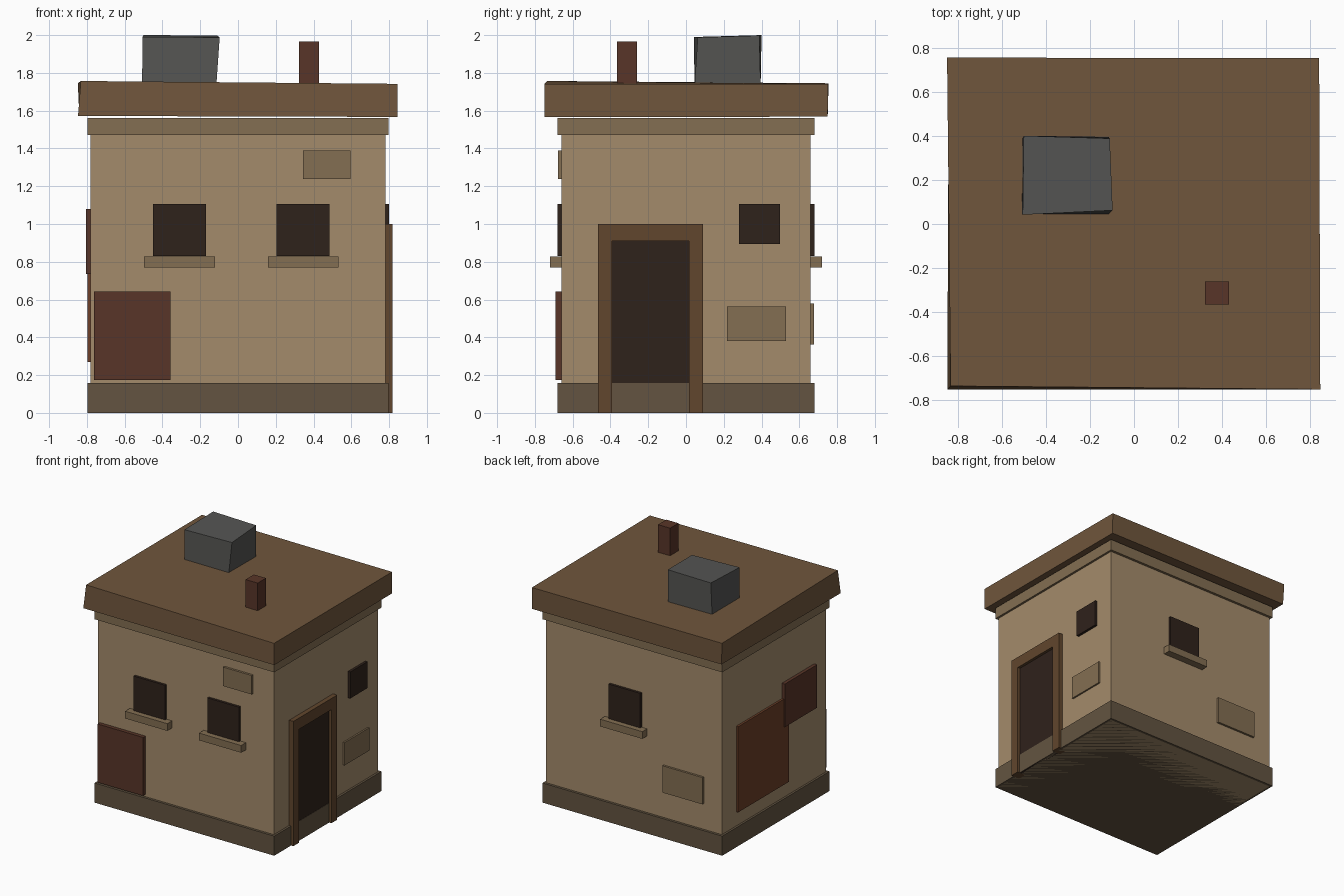
import bpy, bmesh

if "Cube" in bpy.data.objects:
    bpy.data.objects.remove(bpy.data.objects["Cube"])


def material(name, r, g, b):
    m = bpy.data.materials.new(name)
    m.diffuse_color = [((c / 255 + 0.055) / 1.055) ** 2.4 for c in (r, g, b)] + [1]
    m.use_nodes = True
    m.node_tree.nodes["Principled BSDF"].inputs["Base Color"].default_value = m.diffuse_color
    return m


WALL = material("plaster", 164, 139, 107)
STONE = material("plinth_stone", 99, 84, 65)
TRIM = material("trim_stone", 131, 110, 82)
ROOF = material("roof_brown", 112, 86, 60)
DARK = material("dark_opening", 47, 34, 27)
WOOD = material("frame_wood", 97, 70, 45)
RED = material("red_metal", 88, 53, 40)
RUST = material("rust_metal", 108, 63, 40)
GREY = material("grey_metal", 85, 85, 83)


def hexa(name, bottom, top, mat):
    """Six-sided block from four bottom and four top corners."""
    bm = bmesh.new()
    lo = [bm.verts.new(p) for p in bottom]
    hi = [bm.verts.new(p) for p in top]
    bm.faces.new(lo)
    bm.faces.new(hi)
    for i in range(4):
        j = (i + 1) % 4
        bm.faces.new((lo[i], lo[j], hi[j], hi[i]))
    bmesh.ops.recalc_face_normals(bm, faces=bm.faces)
    mesh = bpy.data.meshes.new(name)
    bm.to_mesh(mesh)
    bm.free()
    mesh.materials.append(mat)
    ob = bpy.data.objects.new(name, mesh)
    bpy.context.collection.objects.link(ob)


def box(name, x, y, z, mat):
    ring = [(x[0], y[0]), (x[1], y[0]), (x[1], y[1]), (x[0], y[1])]
    hexa(name, [(*p, z[0]) for p in ring], [(*p, z[1]) for p in ring], mat)


def on_wall(name, side, span, z, out, mat):
    """Block half sunk in a wall; span runs along the wall, out is its outer face."""
    half = 0.66 if side in ("front", "back") else 0.78
    depth = (2 * half - out, out)
    if side in ("front", "left"):
        depth = (-depth[1], -depth[0])
    if side in ("front", "back"):
        box(name, span, depth, z, mat)
    else:
        box(name, depth, span, z, mat)


# Main building
box("walls", (-0.78, 0.78), (-0.66, 0.66), (0, 1.56), WALL)
box("plinth", (-0.797, 0.797), (-0.68, 0.68), (0, 0.157), STONE)
box("cornice", (-0.797, 0.797), (-0.68, 0.68), (1.47, 1.56), TRIM)

# Slightly uneven roof slab
hexa("roof_slab",
     [(-0.847, -0.75, 1.572), (0.845, -0.748, 1.567), (0.84, 0.75, 1.568), (-0.84, 0.75, 1.572)],
     [(-0.832, -0.735, 1.757), (0.845, -0.75, 1.742), (0.84, 0.752, 1.74), (-0.848, 0.755, 1.745)],
     ROOF)

# Rooftop unit and chimney
hexa("roof_unit",
     [(-0.508, 0.045, 1.73), (-0.115, 0.045, 1.73), (-0.115, 0.395, 1.73), (-0.505, 0.39, 1.73)],
     [(-0.505, 0.042, 1.99), (-0.097, 0.062, 1.988), (-0.11, 0.388, 1.998), (-0.5, 0.4, 2.0)],
     GREY)
box("chimney", (0.323, 0.43), (-0.365, -0.26), (1.73, 1.967), RED)

# Windows with sills
for name, side, c in (("front_left", "front", -0.31), ("front_right", "front", 0.345),
                      ("back", "back", 0.07)):
    on_wall(name + "_window", side, (c - 0.14, c + 0.14), (0.83, 1.107), 0.68, DARK)
    on_wall(name + "_sill", side, (c - 0.187, c + 0.187), (0.77, 0.828), 0.72, TRIM)
on_wall("side_window", "right", (0.28, 0.497), (0.895, 1.107), 0.80, DARK)

# Door and frame
on_wall("door", "right", (-0.395, 0.017), (0, 0.91), 0.795, DARK)
for name, span in (("door_post_front", (-0.465, -0.393)), ("door_post_back", (0.017, 0.09))):
    on_wall(name, "right", span, (0, 1.0), 0.817, WOOD)
on_wall("door_lintel", "right", (-0.393, 0.017), (0.91, 1.0), 0.817, WOOD)

# Exposed stone patches
on_wall("front_patch", "front", (0.343, 0.595), (1.238, 1.39), 0.678, TRIM)
on_wall("side_patch", "right", (0.217, 0.53), (0.38, 0.563), 0.793, TRIM)
on_wall("back_patch", "back", (-0.62, -0.265), (0.363, 0.578), 0.677, TRIM)

# Metal repair sheets
on_wall("front_sheet", "front", (-0.762, -0.358), (0.175, 0.643), 0.69, RED)
on_wall("left_lower_sheet", "left", (-0.165, 0.477), (0.27, 0.957), 0.797, RUST)
on_wall("left_upper_sheet", "left", (-0.51, -0.10), (0.735, 1.08), 0.806, RED)
